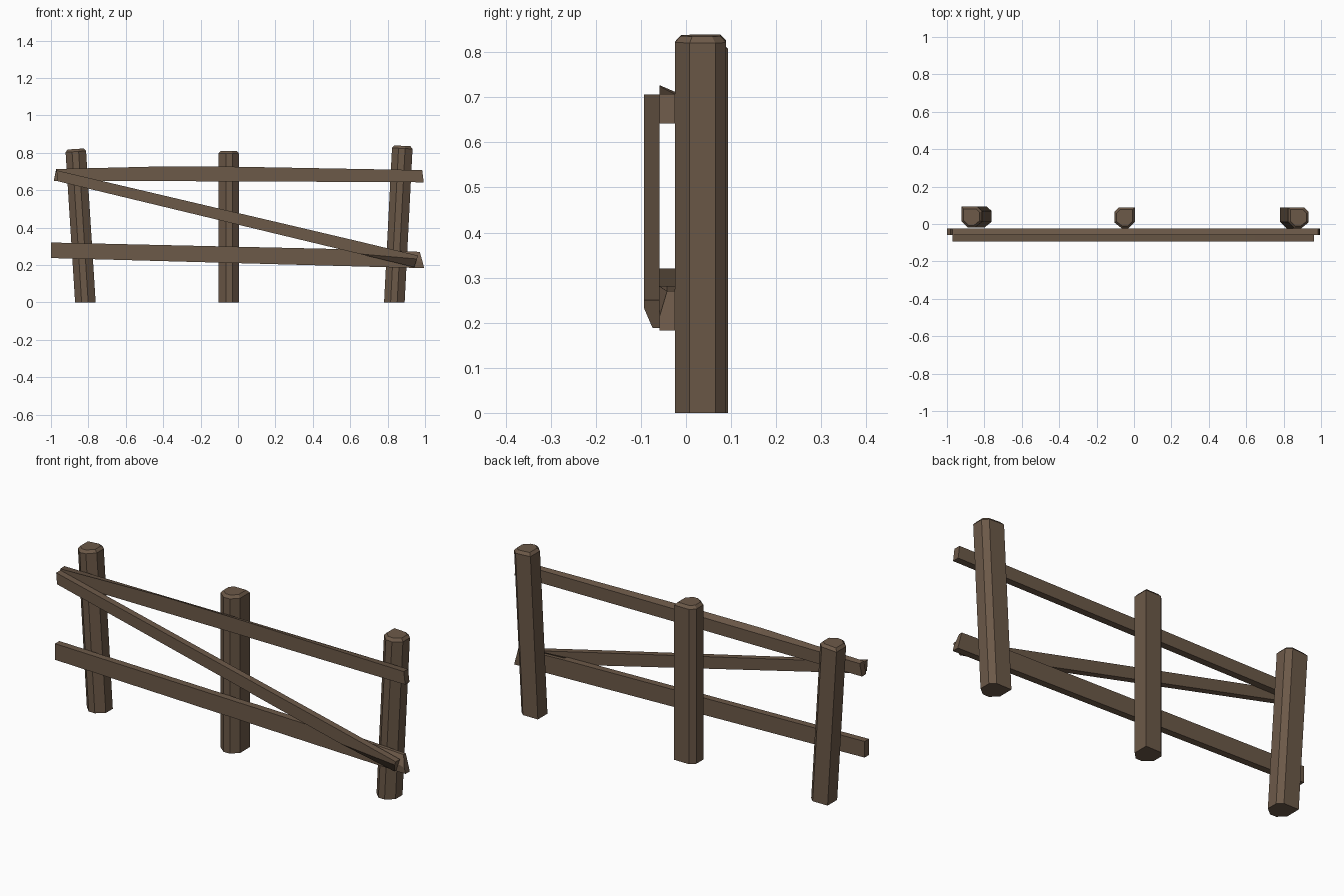
import bpy, bmesh, math
from mathutils import Vector

if "Cube" in bpy.data.objects:
    bpy.data.objects.remove(bpy.data.objects["Cube"])

wood = bpy.data.materials.new("brown_wood")
wood.diffuse_color = (0.15, 0.10, 0.065, 1)
wood.use_nodes = True
wood.node_tree.nodes["Principled BSDF"].inputs["Base Color"].default_value = wood.diffuse_color


def loft(name, rings):
    """Skin closed rings of equal point count and cap both ends."""
    bm = bmesh.new()
    loops = [[bm.verts.new(p) for p in r] for r in rings]
    n = len(loops[0])
    for a, b in zip(loops, loops[1:]):
        for i in range(n):
            j = (i + 1) % n
            bm.faces.new((a[i], a[j], b[j], b[i]))
    bm.faces.new(loops[0])
    bm.faces.new(loops[-1])
    bmesh.ops.remove_doubles(bm, verts=bm.verts, dist=0.0005)
    bmesh.ops.recalc_face_normals(bm, faces=bm.faces)
    me = bpy.data.meshes.new(name)
    bm.to_mesh(me)
    bm.free()
    me.materials.append(wood)
    ob = bpy.data.objects.new(name, me)
    bpy.context.collection.objects.link(ob)
    return ob


# Hewn post section: one square corner, the others cut away
SECTION = [(0.055, 0.056), (-0.03, 0.056), (-0.055, 0.032), (-0.055, -0.025),
           (-0.015, -0.057), (0.02, -0.057), (0.055, -0.022)]


def post(name, x0, x1, height, y, flip=1, back=1):
    lean = (x1 - x0) / height

    def ring(z, s):
        pts = []
        for px, py in SECTION:
            px, py = px * s * flip, py * s * back
            # tops sit square to the leaning axis
            dz = -px * lean if z > 0 else 0
            pts.append(Vector((x0 + lean * (z + dz) + px, y + py, z + dz)))
        return pts
    loft(name, [ring(0, 1), ring(height - 0.014, 1), ring(height, 0.78)])


post("left_post", -0.816, -0.868, 0.82, 0.037, flip=-1)
post("middle_post", -0.05, -0.05, 0.81, 0.033)
post("right_post", 0.836, 0.879, 0.837, 0.033, flip=-1)


# Rails: each station is a list of (x, y, z) around the plank
F, B = -0.059, -0.024
loft("top_rail", [
    [(-0.985, F, 0.65), (-0.97, F, 0.713), (-0.972, B, 0.713), (-0.985, B, 0.65)],
    [(-0.4, F, 0.648), (-0.4, F, 0.727), (-0.4, B, 0.712), (-0.4, B, 0.648)],
    [(0.0, F, 0.647), (0.0, F, 0.725), (0.0, B, 0.712), (0.0, B, 0.647)],
    [(0.993, F, 0.642), (0.985, F, 0.707), (0.985, B, 0.707), (0.993, B, 0.642)],
])

# Lower rail, front top corner hacked off towards the right end
M = -0.042
loft("lower_rail", [
    [(-1.0, F, 0.237), (-1.0, F, 0.32), (-1.0, M, 0.32), (-1.0, B, 0.32), (-1.0, B, 0.237)],
    [(0.72, F, 0.190), (0.72, F, 0.281), (0.72, M, 0.281), (0.72, B, 0.281), (0.72, B, 0.190)],
    [(0.995, F, 0.183), (0.988, F, 0.213), (0.972, M, 0.27), (0.972, B, 0.27), (0.995, B, 0.183)],
])

# Diagonal brace, front bottom corner hacked off towards the right end
F2, M2, B2 = -0.093, -0.074, -0.059
loft("diagonal_brace", [
    [(-0.97, F2, 0.706), (-0.965, F2, 0.648), (-0.965, M2, 0.648), (-0.965, B2, 0.648), (-0.97, B2, 0.706)],
    [(0.65, F2, 0.325), (0.65, F2, 0.259), (0.65, M2, 0.259), (0.65, B2, 0.259), (0.65, B2, 0.325)],
    [(0.963, F2, 0.25), (0.957, F2, 0.232), (0.942, M2, 0.188), (0.942, B2, 0.188), (0.963, B2, 0.25)],
])
